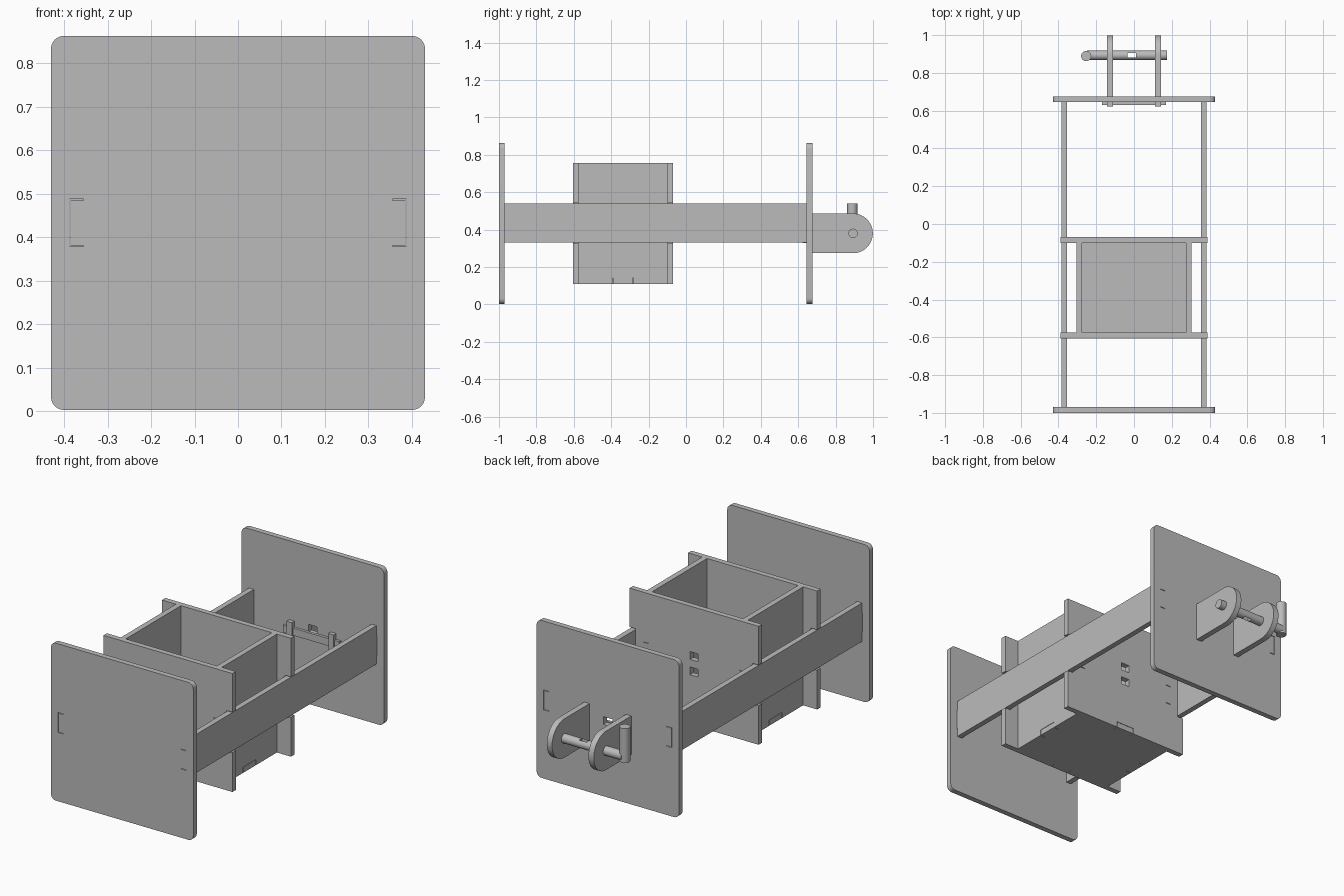
import bpy, bmesh, math
from mathutils import Matrix, Vector

default = bpy.data.objects.get("Cube")
if default:
    bpy.data.objects.remove(default, do_unlink=True)

grey = bpy.data.materials.new("plain grey")
grey.use_nodes = True
grey.diffuse_color = (0.5, 0.5, 0.5, 1)
grey.node_tree.nodes["Principled BSDF"].inputs["Base Color"].default_value = (0.5, 0.5, 0.5, 1)


def finish(name, bm):
    mesh = bpy.data.meshes.new(name)
    bmesh.ops.recalc_face_normals(bm, faces=bm.faces)
    bm.to_mesh(mesh)
    bm.free()
    mesh.materials.append(grey)
    ob = bpy.data.objects.new(name, mesh)
    bpy.context.collection.objects.link(ob)
    return ob


def boxes(name, parts):
    """One object from boxes given as (x range, y range, z range)."""
    bm = bmesh.new()
    for ranges in parts:
        mid = Vector([(a + b) / 2 for a, b in ranges])
        size = [abs(b - a) for a, b in ranges]
        bmesh.ops.create_cube(bm, size=1, matrix=Matrix.Translation(mid) @ Matrix.Diagonal((*size, 1)))
    return finish(name, bm)


def extrude(name, points, direction):
    bm = bmesh.new()
    face = bm.faces.new([bm.verts.new(p) for p in points])
    new = bmesh.ops.extrude_face_region(bm, geom=[face])["geom"]
    verts = [v for v in new if isinstance(v, bmesh.types.BMVert)]
    bmesh.ops.translate(bm, verts=verts, vec=direction)
    return finish(name, bm)


def select(ob):
    bpy.ops.object.select_all(action='DESELECT')
    ob.select_set(True)
    bpy.context.view_layer.objects.active = ob


def cut(ob, holes):
    cutter = boxes("cutter", holes)
    mod = ob.modifiers.new("cut", 'BOOLEAN')
    mod.operation, mod.solver, mod.object = 'DIFFERENCE', 'EXACT', cutter
    select(ob)
    bpy.ops.object.modifier_apply(modifier=mod.name)
    bpy.data.objects.remove(cutter, do_unlink=True)


def rod(name, start, end, radius):
    start, end = Vector(start), Vector(end)
    axis = end - start
    bm = bmesh.new()
    turn = axis.to_track_quat('Z', 'Y').to_matrix().to_4x4()
    bmesh.ops.create_cone(bm, cap_ends=True, segments=32, radius1=radius, radius2=radius,
                          depth=axis.length, matrix=Matrix.Translation((start + end) / 2) @ turn)
    return finish(name, bm)


def smooth(ob):
    select(ob)
    bpy.ops.object.shade_smooth_by_angle(angle=math.radians(30))


def side(s, a, b):
    return tuple(sorted((s * a, s * b)))


T = 0.03                      # board thickness
MID = 0.4325                  # height of the middle
TAB = (0.381, 0.484)          # tab height range
SLOT = (0.378, 0.487)         # slot height range
FRONT, BACK = -1.0, 0.645     # front faces of the end plates
WALLS = {"front": -0.605, "back": -0.1}
BOX_Z = (0.11, 0.757)

# End plates with rounded corners and slots for the rails
for label, y in (("front", FRONT), ("back", BACK)):
    r, h = 0.03, 0.43
    pts = []
    for k, (sx, sz) in enumerate(((1, 1), (-1, 1), (-1, -1), (1, -1))):
        for i in range(7):
            a = math.pi / 2 * (k + i / 6)
            pts.append((sx * (h - r) + r * math.cos(a), y, MID + sz * (h - r) + r * math.sin(a)))
    plate = extrude(label + "_plate", pts, (0, T, 0))
    thick = (y - 0.02, y + T + 0.02)
    holes = [(side(s, 0.355, 0.387), thick, SLOT) for s in (1, -1)]
    if label == "back":
        holes.append(((-0.027, 0.027), thick, (0.395, 0.437)))
    cut(plate, holes)
    smooth(plate)

# Long side rails with end tabs
for s, label in ((1, "left"), (-1, "right")):
    x = side(s, 0.355, 0.385)
    boxes(label + "_rail", [(x, (FRONT + T, BACK), (0.33, 0.54)),
                            (x, (FRONT, FRONT + T), TAB),
                            (x, (BACK, BACK + T), TAB)])

# Cross walls, notched round the rails and slotted for the box
for label, y in WALLS.items():
    wall = boxes(label + "_wall", [((-0.39, 0.39), (y, y + T), BOX_Z)])
    thick = (y - 0.02, y + T + 0.02)
    holes = [((-0.056, 0.056), thick, (0.09, 0.142))]
    for s in (1, -1):
        holes.append((side(s, 0.354, 0.42), thick, (0.325, 0.545)))
        holes.append((side(s, 0.275, 0.306), thick, SLOT))
    if label == "back":
        holes += [((-0.025, 0.025), thick, (z, z + 0.042)) for z in (0.382, 0.466)]
    cut(wall, holes)

# Box sides with tabs into the walls
y0, y1 = WALLS["front"] + T, WALLS["back"]
for s, label in ((1, "left"), (-1, "right")):
    x = side(s, 0.275, 0.305)
    panel = boxes(label + "_box_side", [(x, (y0, y1), BOX_Z)])
    mid = (y0 + y1) / 2
    cut(panel, [(side(s, 0.25, 0.33), (mid - 0.056, mid + 0.056), (0.09, 0.142))])
    boxes(label + "_box_side_tabs", [(x, (y0 - T, y0), TAB), (x, (y1, y1 + T), TAB)])

# Box floor with a tab on each edge
floor_z = (BOX_Z[0], BOX_Z[0] + T)
boxes("box_floor", [((-0.275, 0.275), (y0, y1), floor_z),
                    ((-0.0525, 0.0525), (y0 - T, y0), floor_z),
                    ((-0.0525, 0.0525), (y1, y1 + T), floor_z),
                    ((-0.305, -0.275), (mid - 0.0525, mid + 0.0525), floor_z),
                    ((0.275, 0.305), (mid - 0.0525, mid + 0.0525), floor_z)])

# Round-ended lugs on the back plate, with tabs through it
PIN_Y, PIN_Z, R = 0.893, 0.38, 0.106
for s, label in ((1, "left"), (-1, "right")):
    x0, x1 = side(s, 0.11, 0.142)
    pts = [(x0, BACK + T, PIN_Z - R)]
    for i in range(25):
        a = math.pi * (i / 24 - 0.5)
        pts.append((x0, PIN_Y + R * math.cos(a), PIN_Z + R * math.sin(a)))
    pts.append((x0, BACK + T, PIN_Z + R))
    smooth(extrude(label + "_lug", pts, (x1 - x0, 0, 0)))
    boxes(label + "_lug_tab", [((x0, x1), (0.622, BACK + T), (0.328, 0.432))])

# Locking bar through the lug tabs
boxes("locking_bar", [((-0.17, 0.17), (0.63, 0.645), (0.36, 0.4))])

# Cross pin with a slot, and its upright handle
pin = rod("cross_pin", (-0.25, PIN_Y, PIN_Z), (0.175, PIN_Y, PIN_Z), 0.025)
cut(pin, [((-0.035, 0.01), (PIN_Y - 0.011, PIN_Y + 0.013), (0.3, 0.46))])
smooth(pin)
smooth(rod("pin_handle", (-0.253, PIN_Y - 0.004, 0.353), (-0.253, PIN_Y - 0.004, 0.54), 0.027))
